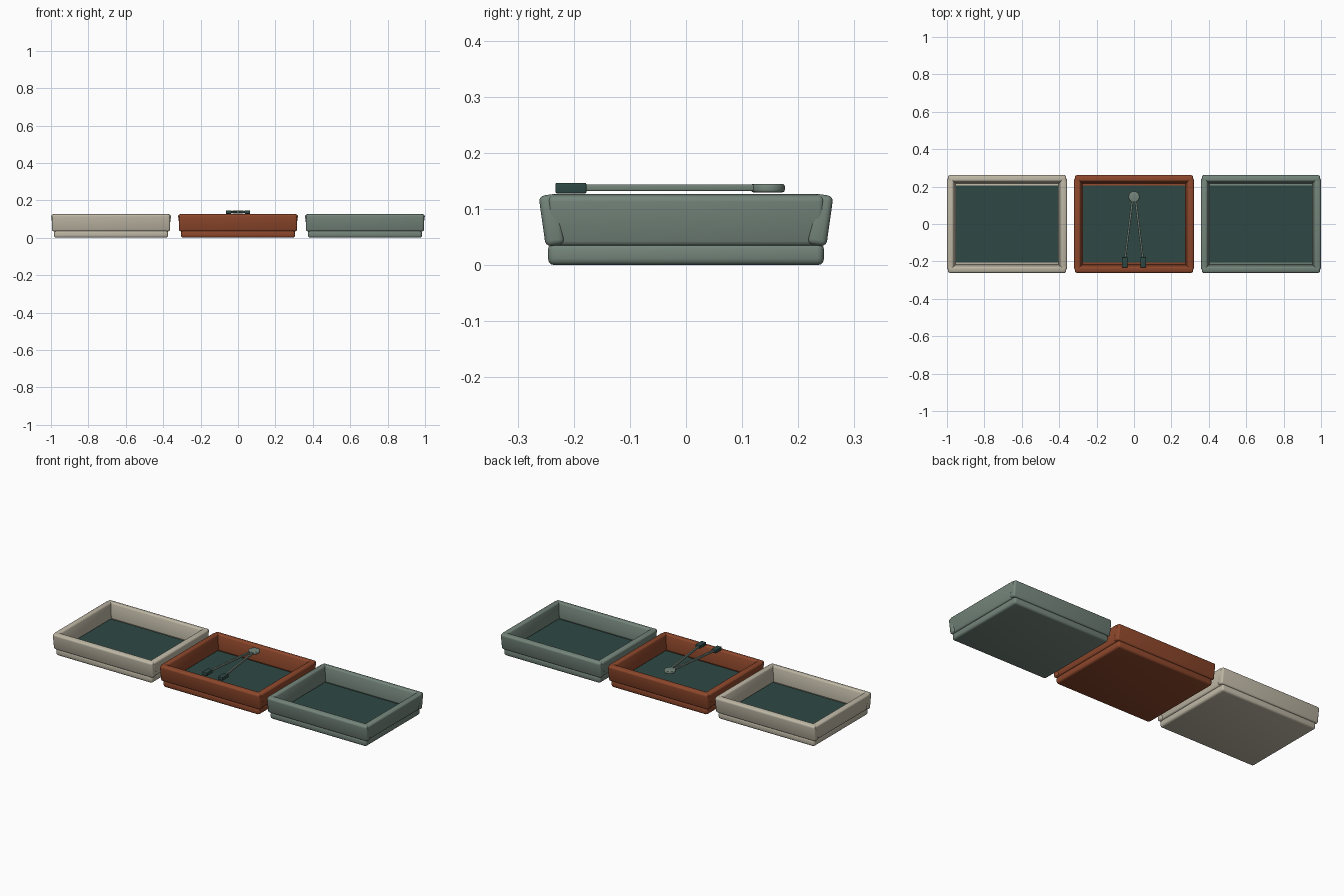
import bpy
import math

cube = bpy.data.objects.get("Cube")
if cube:
    bpy.data.objects.remove(cube, do_unlink=True)


def make_material(name, rgb):
    linear = [((c / 255 + 0.055) / 1.055) ** 2.4 for c in rgb] + [1]
    mat = bpy.data.materials.new(name)
    mat.use_nodes = True
    mat.diffuse_color = linear
    shader = next(n for n in mat.node_tree.nodes if n.type == "BSDF_PRINCIPLED")
    shader.inputs["Base Color"].default_value = linear
    return mat


cream = make_material("cream", (190, 183, 165))
rust = make_material("rust", (141, 71, 43))
sage = make_material("sage", (116, 133, 123))
teal = make_material("dark_teal", (46, 72, 68))


def finish(name, mat, bevel):
    """Name, colour, round and smooth the active object."""
    ob = bpy.context.object
    ob.name = name
    bpy.ops.object.transform_apply(location=False, rotation=False, scale=True)
    ob.data.materials.append(mat)
    if bevel:
        mod = ob.modifiers.new("rounding", "BEVEL")
        mod.width = bevel
        mod.segments = 3
        mod.limit_method = "ANGLE"
        bpy.ops.object.modifier_apply(modifier=mod.name)
    bpy.ops.object.shade_smooth_by_angle(angle=math.radians(35))
    return ob


def box(name, centre, size, mat, bevel=0.0, rotation=(0, 0, 0)):
    bpy.ops.mesh.primitive_cube_add(size=1, location=centre, rotation=rotation)
    bpy.context.object.scale = size
    return finish(name, mat, bevel)


# Tray: rounded base, floor mat and four outward-leaning walls
THICK, HEIGHT, LEAN = 0.035, 0.091, math.radians(8)
WALL_X, WALL_Y, WALL_Z = 0.298, 0.239, 0.0805


def tray(label, x, mat):
    box(label + "_base", (x, 0, 0.02), (0.61, 0.492, 0.04), mat, 0.012)
    box(label + "_floor_mat", (x, 0, 0.0415), (0.544, 0.414, 0.007), teal)
    for side, word in ((-1, "front"), (1, "back")):
        box(f"{label}_{word}_wall", (x, side * WALL_Y, WALL_Z),
            (0.632, THICK, HEIGHT), mat, 0.01, (-side * LEAN, 0, 0))
    for side, word in ((-1, "right"), (1, "left")):
        box(f"{label}_{word}_wall", (x + side * WALL_X, 0, WALL_Z),
            (THICK, 0.492, HEIGHT), mat, 0.01, (0, side * LEAN, 0))


tray("right_tray", -0.6785, cream)
tray("middle_tray", 0, rust)
tray("left_tray", 0.6785, sage)

# Tongs resting on the middle tray: hinge disc, two arms, two grips
bpy.ops.mesh.primitive_cylinder_add(vertices=24, radius=0.03, depth=0.015,
                                    location=(0, 0.146, 0.1375))
finish("tongs_hinge", sage, 0.004)

hinge_x, hinge_y, tip_x, tip_y = 0.006, 0.146, 0.05, -0.205
for side, word in ((-1, "right"), (1, "left")):
    dx, dy = side * (tip_x - hinge_x), tip_y - hinge_y
    box(f"tongs_{word}_arm",
        (side * (hinge_x + tip_x) / 2, (hinge_y + tip_y) / 2, 0.138),
        (0.011, math.hypot(dx, dy), 0.012), sage, 0.003,
        (0, 0, math.atan2(-dx, dy)))
    box(f"tongs_{word}_grip", (side * tip_x, tip_y, 0.1375),
        (0.03, 0.055, 0.019), teal, 0.003)
